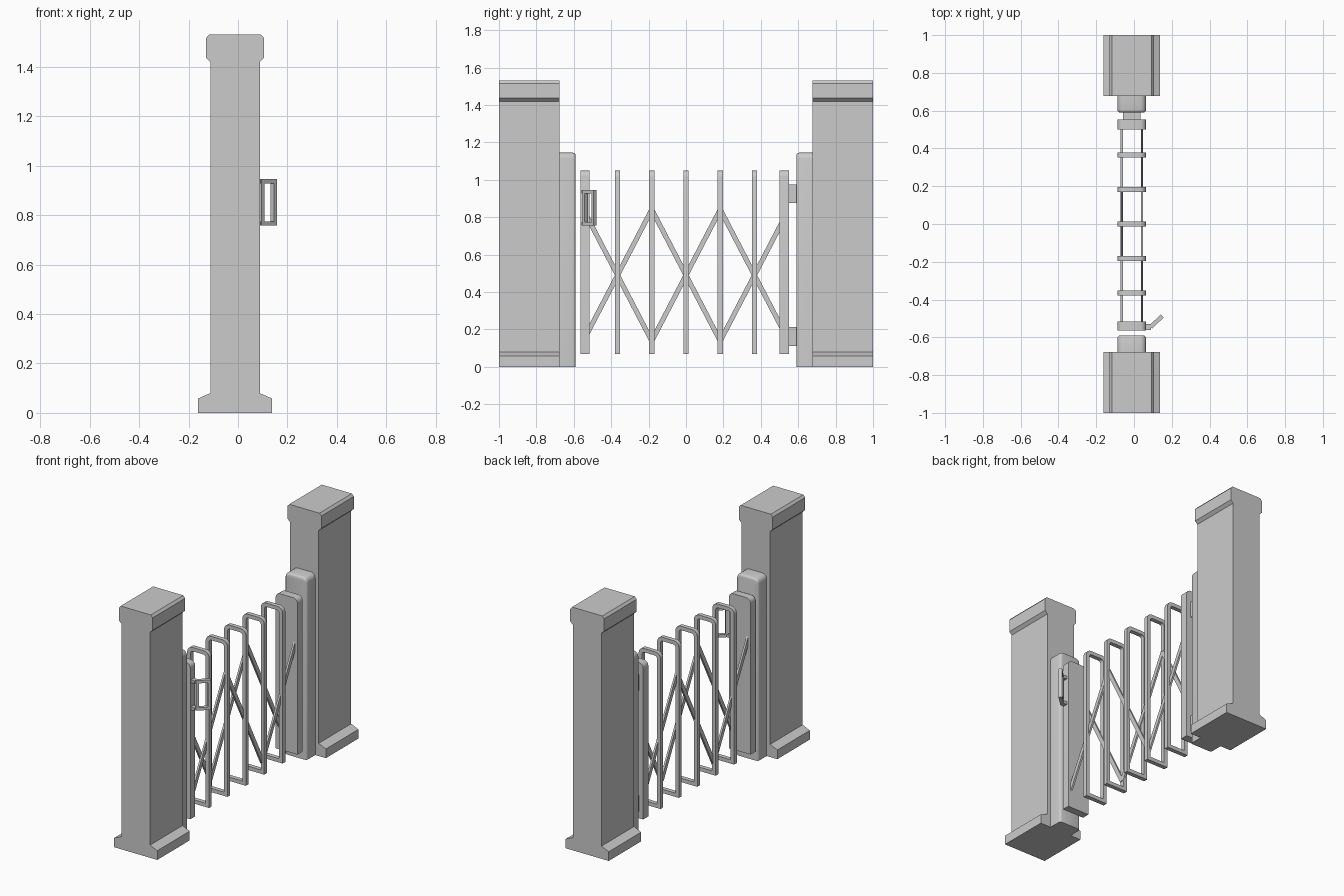
import bpy, bmesh, math
from mathutils import Vector

cube = bpy.data.objects.get("Cube")
if cube:
    bpy.data.objects.remove(cube, do_unlink=True)

grey = bpy.data.materials.new("plain_grey")
grey.use_nodes = True
colour = (0.6, 0.6, 0.6, 1)
grey.diffuse_color = colour
grey.node_tree.nodes["Principled BSDF"].inputs["Base Color"].default_value = colour

CX = -0.012           # centre line of the gate
HALF = 0.076          # half depth of frames and panels
LOW, HIGH = 0.07, 1.05
PITCH = 0.183


def finish(name, bm, smooth=False):
    bmesh.ops.recalc_face_normals(bm, faces=bm.faces)
    mesh = bpy.data.meshes.new(name)
    bm.to_mesh(mesh)
    bm.free()
    mesh.materials.append(grey)
    obj = bpy.data.objects.new(name, mesh)
    bpy.context.collection.objects.link(obj)
    if smooth:
        bpy.ops.object.select_all(action="DESELECT")
        obj.select_set(True)
        bpy.context.view_layer.objects.active = obj
        bpy.ops.object.shade_smooth_by_angle(angle=math.radians(35))
    return obj


def add_prism(bm, points, step):
    """Extrude a closed loop of 3D points along a vector."""
    face = bm.faces.new([bm.verts.new(p) for p in points])
    out = bmesh.ops.extrude_face_region(bm, geom=[face], use_keep_orig=True)
    verts = [g for g in out["geom"] if isinstance(g, bmesh.types.BMVert)]
    bmesh.ops.translate(bm, verts=verts, vec=step)


def box(name, x0, x1, y0, y1, z0, z1):
    bm = bmesh.new()
    add_prism(bm, [(x0, y0, z0), (x1, y0, z0), (x1, y0, z1), (x0, y0, z1)], (0, y1 - y0, 0))
    return finish(name, bm)


def arch(half, z0, z1, r, steps=4):
    """Upright outline with rounded top corners."""
    pts = [(-half, z0), (half, z0)]
    for side, start in ((1, 0), (-1, math.pi / 2)):
        for i in range(steps + 1):
            a = start + math.pi / 2 * i / steps
            pts.append((side * (half - r) + r * math.cos(a), z1 - r + r * math.sin(a)))
    return pts


def profile_part(name, outline, y0, y1, bevel=0, bevel_y=None):
    bm = bmesh.new()
    add_prism(bm, [(CX + x, y0, z) for x, z in outline], (0, y1 - y0, 0))
    if bevel:
        rim = [e for e in bm.edges
               if all(abs(v.co.y - bevel_y) < 0.001 for v in e.verts)
               and max(v.co.z for v in e.verts) > 0.1]
        bmesh.ops.bevel(bm, geom=rim, offset=bevel, segments=3, profile=0.5, affect="EDGES")
    return finish(name, bm, True)


# Gate posts with plinth and cap, and the rounded jambs against them
right_side = [(0.15, 0), (0.15, 0.058), (0.1, 0.08), (0.1, 1.42), (0.118, 1.437),
              (0.118, 1.515), (0.105, 1.53)]
post_outline = right_side + [(-x, z) for x, z in reversed(right_side)]
for label, s in (("front", -1), ("back", 1)):
    y0, y1 = sorted((s, s * 0.677))
    profile_part(label + "_post", post_outline, y0, y1)
    y0, y1 = sorted((s * 0.677, s * 0.59))
    profile_part(label + "_jamb", arch(HALF, 0, 1.145, 0.03), y0, y1, 0.015, s * 0.59)

# Solid end panels of the folding gate
profile_part("front_end_panel", arch(HALF, LOW, HIGH, 0.03), -0.565, -0.517)
profile_part("back_end_panel", arch(HALF, LOW, HIGH, 0.03), 0.5, 0.552)

# Open hoop frames
WALL = 0.024
for i in range(-2, 3):
    y = i * PITCH
    outer = arch(HALF, LOW, HIGH, 0.035)
    inner = arch(HALF - WALL, LOW + WALL, HIGH - WALL, 0.015)
    bm = bmesh.new()
    rings = [[bm.verts.new((CX + x, y + dy, z)) for x, z in loop]
             for loop, dy in ((outer, -0.0135), (outer, 0.0135), (inner, 0.0135), (inner, -0.0135))]
    n = len(outer)
    for k in range(4):
        a, b = rings[k], rings[(k + 1) % 4]
        for j in range(n):
            bm.faces.new((a[j], a[(j + 1) % n], b[(j + 1) % n], b[j]))
    finish("hoop_frame_%d" % (i + 3), bm, True)

# Zigzag braces, one chain on each side, mirrored in height
for label, x, first_up in (("right", 0.042, True), ("left", -0.065, False)):
    bm = bmesh.new()
    for k, (ya, yb) in enumerate(((-0.53, -PITCH), (-PITCH, PITCH), (PITCH, 0.51))):
        up = first_up == (k % 2 == 0)
        slope = 1.92 if up else -1.92
        mid = (-2 + 2 * k) * PITCH
        a = Vector((x, ya, 0.49 + slope * (ya - mid)))
        b = Vector((x, yb, 0.49 + slope * (yb - mid)))
        side = (b - a).normalized().cross(Vector((1, 0, 0))) * 0.013
        shift = Vector((-0.006, 0, 0))
        add_prism(bm, [a - side + shift, b - side + shift, b + side + shift, a + side + shift],
                  (0.012, 0, 0))
    finish(label + "_braces", bm)

# Hinge blocks between the back panel and its jamb
for label, z in (("lower", 0.163), ("upper", 0.925)):
    box(label + "_hinge_block", -0.058, 0.034, 0.55, 0.592, z - 0.05, z + 0.05)

# Angled pull handle: top and bottom rails with two uprights
bend, tip = Vector((0.088, -0.545, 0)), Vector((0.15, -0.487, 0))
along = (tip - bend).normalized()
across = Vector((-along.y, along.x, 0)) * 0.011


def handle_piece(bm, a, b, z0, z1):
    pts = [a - across, b - across, b + across, a + across]
    add_prism(bm, [p + Vector((0, 0, z0)) for p in pts], (0, 0, z1 - z0))


bm = bmesh.new()
for z0, z1 in ((0.757, 0.775), (0.928, 0.946)):
    handle_piece(bm, bend, tip, z0, z1)
    add_prism(bm, [(0.055, -0.56, z0), (0.09, -0.56, z0), (0.09, -0.53, z0), (0.055, -0.53, z0)],
              (0, 0, z1 - z0))
handle_piece(bm, tip - along * 0.016, tip, 0.775, 0.928)
handle_piece(bm, bend, bend + along * 0.016, 0.775, 0.928)
finish("pull_handle", bm)
